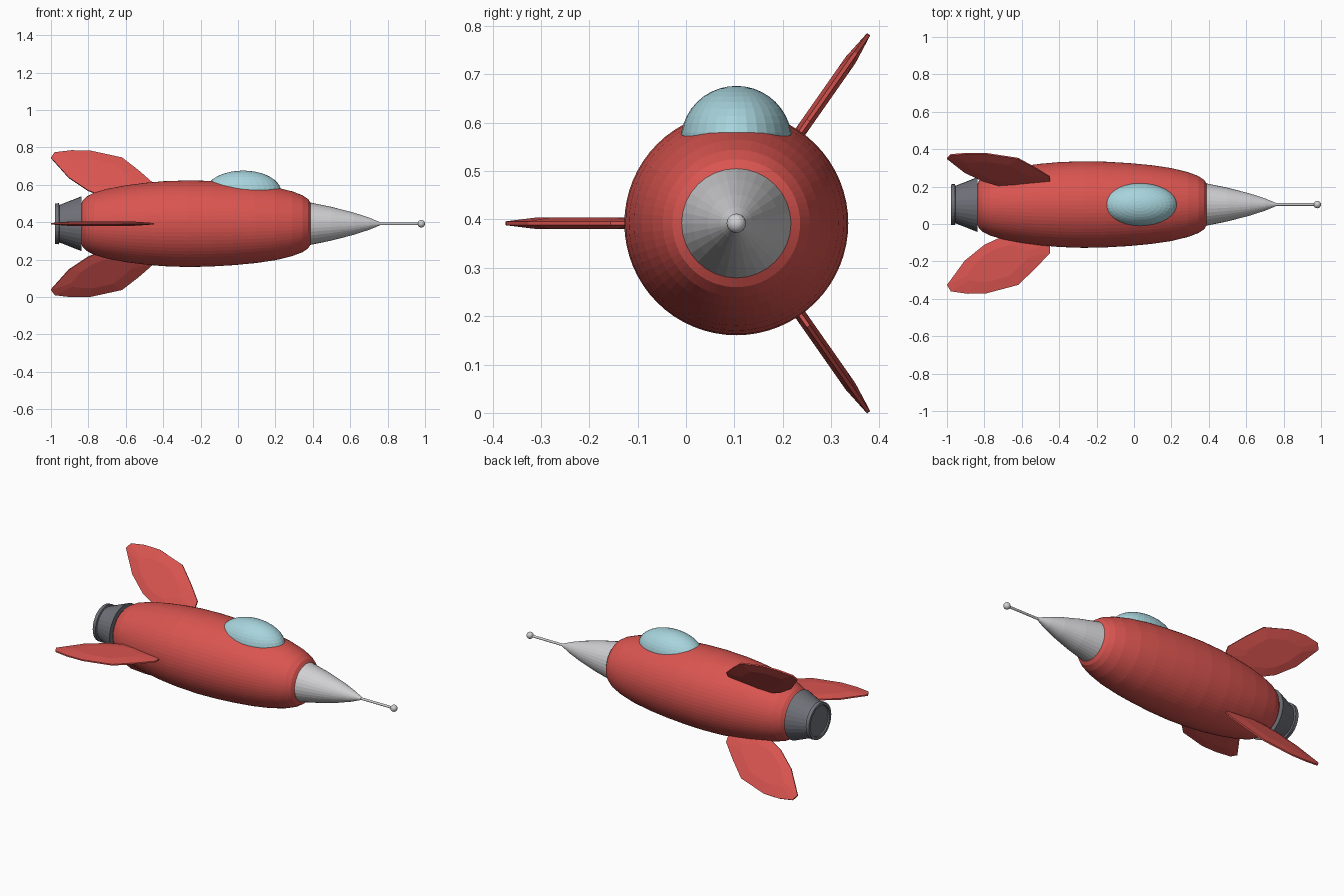
import bpy, bmesh, math
from mathutils import Matrix, Vector

if "Cube" in bpy.data.objects:
    bpy.data.objects.remove(bpy.data.objects["Cube"])

AY, AZ = 0.104, 0.392          # hull axis runs along x through this y, z


def material(name, rgb):
    m = bpy.data.materials.new(name)
    m.diffuse_color = (*rgb, 1)
    m.use_nodes = True
    m.node_tree.nodes["Principled BSDF"].inputs["Base Color"].default_value = m.diffuse_color
    return m


RED = material("red paint", (0.70, 0.09, 0.08))
SILVER = material("light grey metal", (0.63, 0.63, 0.65))
STEEL = material("dark grey metal", (0.16, 0.165, 0.19))
GLASS = material("pale blue glass", (0.39, 0.66, 0.72))
BLACK = material("black trim", (0.025, 0.028, 0.03))


def finish(bm, name, mat, smooth=None):
    bmesh.ops.recalc_face_normals(bm, faces=bm.faces)
    me = bpy.data.meshes.new(name)
    bm.to_mesh(me)
    bm.free()
    me.materials.append(mat)
    ob = bpy.data.objects.new(name, me)
    bpy.context.collection.objects.link(ob)
    if smooth:
        bpy.ops.object.select_all(action='DESELECT')
        ob.select_set(True)
        bpy.context.view_layer.objects.active = ob
        bpy.ops.object.shade_smooth_by_angle(angle=math.radians(smooth))
    return ob


def lathe(name, profile, mat, segments=32, smooth=None):
    """Closed solid of revolution about the hull axis from (x, radius) points."""
    bm = bmesh.new()
    rings = []
    for x, r in profile:
        rings.append([bm.verts.new((x, AY + r * math.cos(a), AZ + r * math.sin(a)))
                      for a in (2 * math.pi * i / segments for i in range(segments))])
    for a, b in zip(rings, rings[1:]):
        for i in range(segments):
            j = (i + 1) % segments
            bm.faces.new((a[i], a[j], b[j], b[i]))
    bm.faces.new(rings[0])
    bm.faces.new(rings[-1])
    return finish(bm, name, mat, smooth)


# Hull: swollen spindle with rounded ends
lathe("hull", [(-0.84, 0.10), (-0.83, 0.125), (-0.81, 0.145), (-0.77, 0.166), (-0.70, 0.186),
               (-0.60, 0.205), (-0.50, 0.218), (-0.40, 0.227), (-0.27, 0.2315), (-0.15, 0.229),
               (-0.03, 0.222), (0.09, 0.211), (0.20, 0.195), (0.29, 0.173), (0.345, 0.152),
               (0.375, 0.132), (0.39, 0.108)], RED, 64)

# Nose cone, antenna and its ball
lathe("nose_cone", [(0.388, 0.113), (0.50, 0.090), (0.62, 0.059), (0.70, 0.033), (0.76, 0.008)], SILVER)
lathe("antenna", [(0.75, 0.007), (0.985, 0.007)], SILVER, 12)
bm = bmesh.new()
bmesh.ops.create_uvsphere(bm, u_segments=16, v_segments=10, radius=0.020,
                          matrix=Matrix.Translation((0.98, AY, AZ)))
finish(bm, "antenna_ball", SILVER, 40)

# Engine nozzle with a lip and a recessed end
lathe("nozzle", [(-0.838, 0.146), (-0.955, 0.100), (-0.958, 0.110), (-0.978, 0.108),
                 (-0.978, 0.092), (-0.970, 0.090)], STEEL)

# Canopy: half ellipsoid on a thin dark seal
bm = bmesh.new()
bmesh.ops.create_uvsphere(bm, u_segments=32, v_segments=20, radius=1)
cut = bmesh.ops.bisect_plane(bm, geom=bm.verts[:] + bm.edges[:] + bm.faces[:],
                             plane_co=(0, 0, 0), plane_no=(0, 0, -1), clear_outer=True)
bmesh.ops.holes_fill(bm, edges=[e for e in bm.edges if e.is_boundary])
bmesh.ops.transform(bm, verts=bm.verts,
                    matrix=Matrix.Translation((0.028, AY, 0.562)) @ Matrix.Diagonal((0.203, 0.115, 0.114, 1)))
finish(bm, "canopy", GLASS)

bm = bmesh.new()
bmesh.ops.create_cone(bm, cap_ends=True, segments=32, radius1=1, radius2=1, depth=1,
                      matrix=Matrix.Translation((0.028, AY, 0.559)) @ Matrix.Diagonal((0.205, 0.119, 0.008, 1)))
finish(bm, "canopy_seal", BLACK)

# Fins: leaf outline as (x, distance from axis), thicker toward the middle
LEAF = [(-1.0, 0.43), (-0.98, 0.464), (-0.89, 0.477), (-0.79, 0.475), (-0.62, 0.430), (-0.53, 0.345),
        (-0.45, 0.260), (-0.45, 0.205), (-0.60, 0.15), (-0.72, 0.178), (-0.80, 0.215), (-0.905, 0.30)]
CENTRE = Vector((-0.74, 0.315))


def fin(name, degrees):
    a = math.radians(degrees)
    out = Vector((0, math.cos(a), math.sin(a)))
    side = Vector((0, -math.sin(a), math.cos(a)))
    bm = bmesh.new()

    def ring(scale, t):
        pts = [CENTRE + (Vector(p) - CENTRE) * scale for p in LEAF]
        return [bm.verts.new(Vector((p.x, AY, AZ)) + out * p.y + side * t) for p in pts]

    rings = [ring(0.6, -0.012), ring(1, -0.004), ring(1, 0.004), ring(0.6, 0.012)]
    n = len(LEAF)
    for r, s in zip(rings, rings[1:]):
        for i in range(n):
            j = (i + 1) % n
            bm.faces.new((r[i], r[j], s[j], s[i]))
    bm.faces.new(rings[0])
    bm.faces.new(rings[-1])
    finish(bm, name, RED)


for label, angle in (("upper_fin", 55), ("side_fin", 180), ("lower_fin", -55)):
    fin(label, angle)
